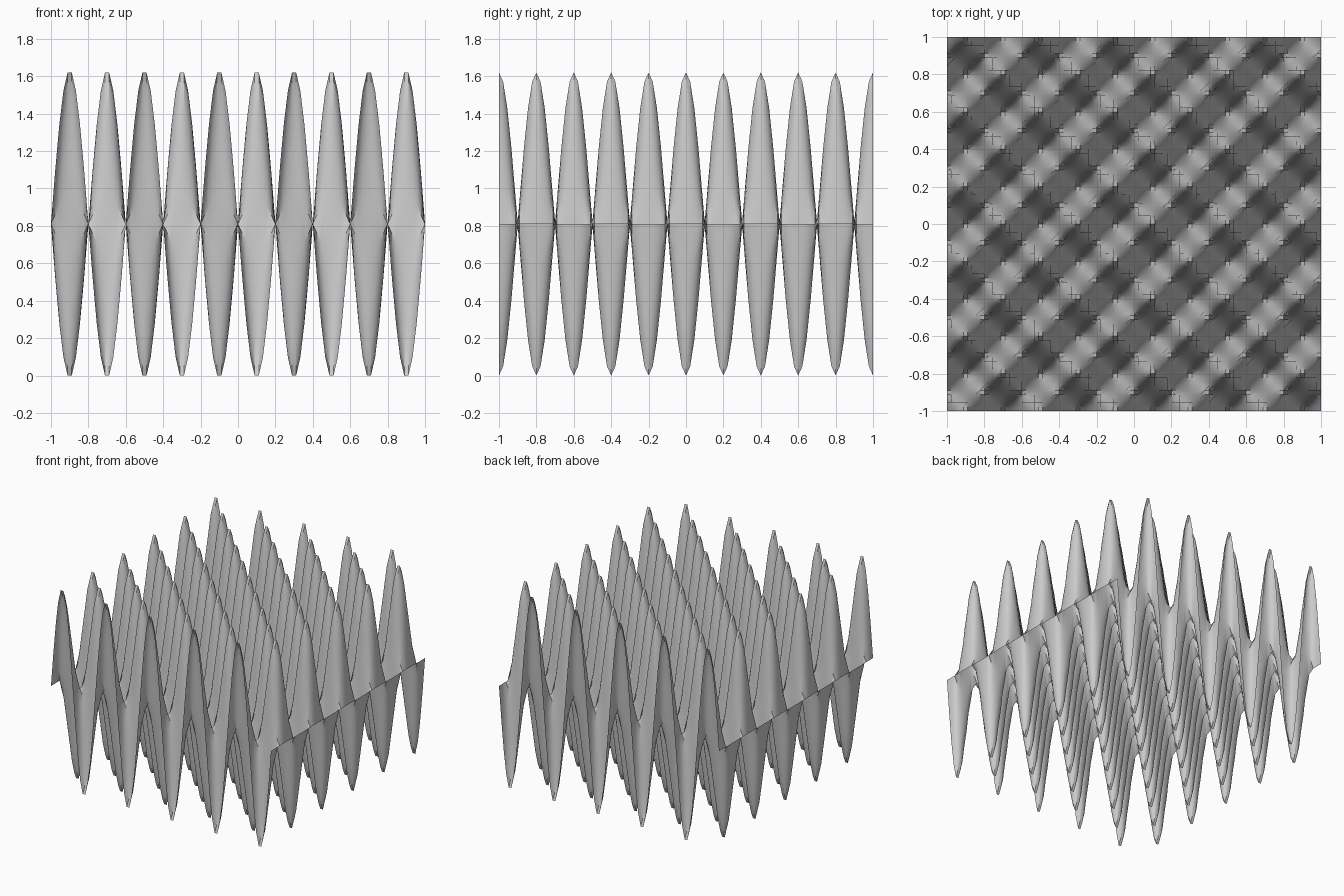
import bpy, bmesh
from math import sin, cos, pi

if "Cube" in bpy.data.objects:
    bpy.data.objects.remove(bpy.data.objects["Cube"])

STEPS = 90          # nine cells per half wave
HALF_HEIGHT = 0.81
PEAK = cos(pi / 18)  # highest sampled value of the x wave

# Square sheet, displaced by crossed sine and cosine waves
bm = bmesh.new()
bmesh.ops.create_grid(bm, x_segments=STEPS, y_segments=STEPS, size=1)
for v in bm.verts:
    wave = sin(5 * pi * v.co.x) * cos(5 * pi * v.co.y)
    v.co.z = HALF_HEIGHT * (1 + wave / PEAK)

mesh = bpy.data.meshes.new("wave_surface")
bm.to_mesh(mesh)
bm.free()
surface = bpy.data.objects.new("wave_surface", mesh)
bpy.context.collection.objects.link(surface)

# Smooth slopes, crisp crests
bpy.context.view_layer.objects.active = surface
surface.select_set(True)
bpy.ops.object.shade_smooth_by_angle()
